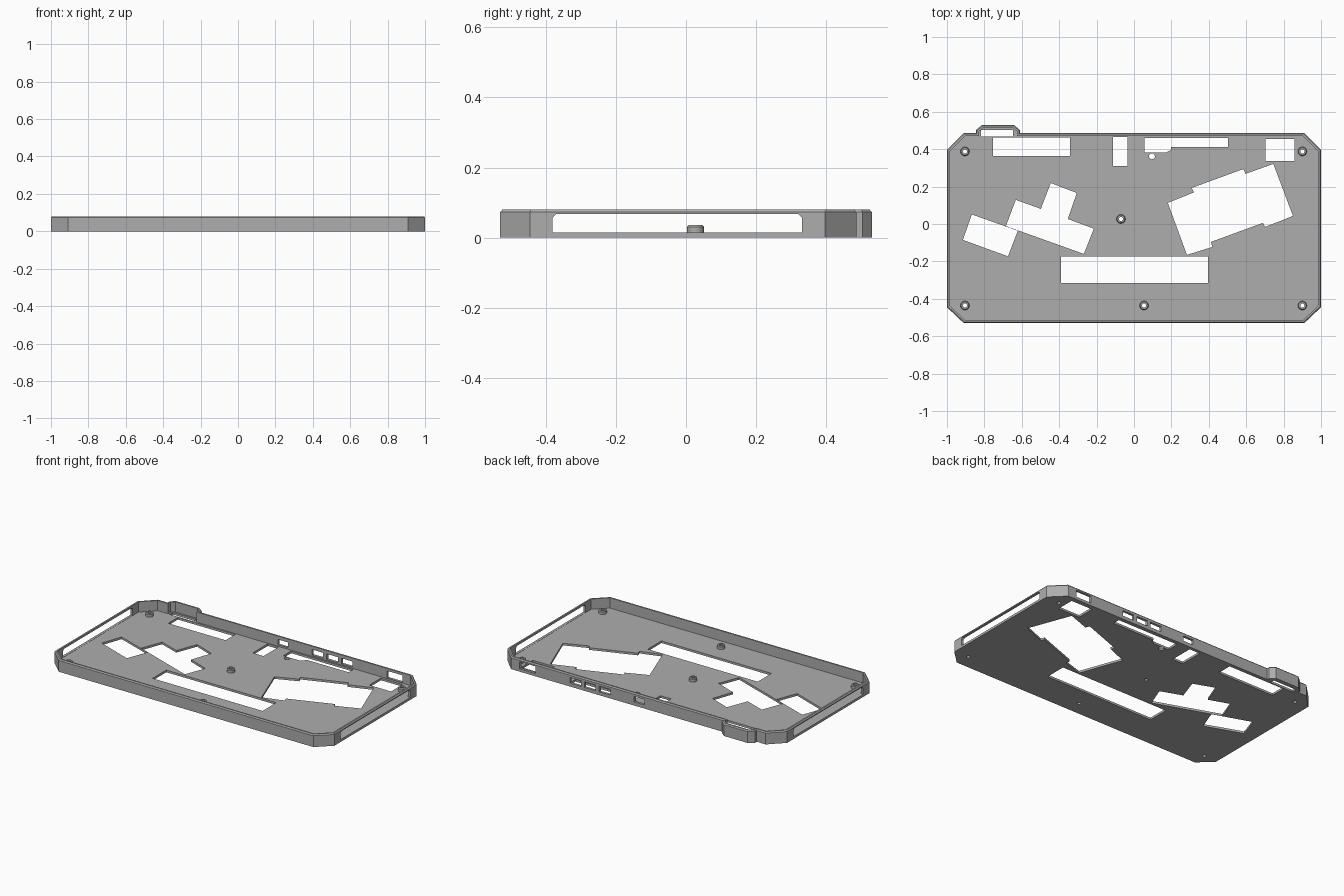
import bpy
import bmesh
import math
from mathutils import Vector

cube = bpy.data.objects.get("Cube")
if cube:
    bpy.data.objects.remove(cube, do_unlink=True)

HEIGHT, FLOOR, WALL = 0.08, 0.014, 0.016

grey = bpy.data.materials.new("plain grey")
grey.use_nodes = True
grey.diffuse_color = (0.42, 0.42, 0.42, 1)
grey.node_tree.nodes["Principled BSDF"].inputs["Base Color"].default_value = grey.diffuse_color


def inset(points, dist):
    """Mitred inward offset of a counter-clockwise outline."""
    result = []
    for i, p in enumerate(points):
        p = Vector(p)
        d1 = (p - Vector(points[i - 1])).normalized()
        d2 = (Vector(points[(i + 1) % len(points)]) - p).normalized()
        n1, n2 = Vector((-d1.y, d1.x)), Vector((-d2.y, d2.x))
        result.append(p + (n1 + n2) * dist / (1 + n1.dot(n2)))
    return result


def loft(bm, rings):
    """Closed solid through equal-length rings, counter-clockwise about the loft direction."""
    loops = [[bm.verts.new(p) for p in ring] for ring in rings]
    bm.faces.new(loops[0][::-1])
    bm.faces.new(loops[-1])
    for low, high in zip(loops, loops[1:]):
        bridge(bm, low, high)


def bridge(bm, low, high):
    for i in range(len(low)):
        j = (i + 1) % len(low)
        bm.faces.new((low[i], low[j], high[j], high[i]))


def prism(bm, points, z0, z1):
    loft(bm, [[(p[0], p[1], z) for p in points] for z in (z0, z1)])


def rect(x0, x1, y0, y1):
    return [(x0, y0), (x1, y0), (x1, y1), (x0, y1)]


def circle(x, y, r, n=24):
    return [(x + r * math.cos(math.tau * i / n), y + r * math.sin(math.tau * i / n)) for i in range(n)]


def finish(bm, name):
    bm.normal_update()
    mesh = bpy.data.meshes.new(name)
    bm.to_mesh(mesh)
    bm.free()
    obj = bpy.data.objects.new(name, mesh)
    bpy.context.collection.objects.link(obj)
    mesh.materials.append(grey)
    return obj


def cut(target, bm):
    """Subtract the solids in bm from target, then drop the cutter."""
    cutter = finish(bm, "cutter")
    cutter.hide_render = True
    mod = target.modifiers.new("cut", "BOOLEAN")
    mod.operation, mod.solver, mod.object = "DIFFERENCE", "EXACT", cutter
    bpy.context.view_layer.objects.active = target
    bpy.ops.object.modifier_apply(modifier=mod.name)
    bpy.data.objects.remove(cutter, do_unlink=True)


# Tray body: clipped corners, a small bulge on the back edge, chamfered rim
outline = [(-0.91, -0.53), (0.91, -0.53), (1, -0.445), (1, 0.396), (0.91, 0.486),
           (-0.61, 0.486), (-0.61, 0.503), (-0.642, 0.53), (-0.812, 0.53),
           (-0.845, 0.503), (-0.845, 0.486), (-0.91, 0.486), (-1, 0.396), (-1, -0.445)]
bm = bmesh.new()
loft(bm, [[(p[0], p[1], z) for p in inset(outline, d)]
          for z, d in ((0, 0), (HEIGHT - 0.007, 0), (HEIGHT, 0.006))])
tray = finish(bm, "tray_body")

# Open interior
bm = bmesh.new()
prism(bm, inset(outline, WALL), FLOOR, HEIGHT + 0.1)
cut(tray, bm)

# Openings through the floor
openings = [
    rect(-0.39, 0.396, -0.315, -0.175),
    rect(-0.753, -0.343, 0.363, 0.462),
    rect(-0.817, -0.648, 0.469, 0.502),
    rect(-0.112, -0.035, 0.31, 0.465),
    rect(0.703, 0.858, 0.337, 0.455),
    circle(0.096, 0.362, 0.016),
    [(0.057, 0.381), (0.167, 0.381), (0.197, 0.395), (0.197, 0.412),
     (0.502, 0.412), (0.502, 0.46), (0.057, 0.46)],
    [(-0.867, 0.051), (-0.915, -0.085), (-0.674, -0.173), (-0.621, -0.036)],
    [(-0.632, 0.129), (-0.685, -0.011), (-0.268, -0.16), (-0.215, -0.025), (-0.354, 0.027),
     (-0.306, 0.166), (-0.445, 0.219), (-0.498, 0.081)],
    [(0.181, 0.113), (0.283, -0.165), (0.419, -0.123), (0.411, -0.096), (0.689, 0.006),
     (0.7, -0.016), (0.85, 0.043), (0.745, 0.321), (0.596, 0.268), (0.585, 0.294),
     (0.309, 0.193), (0.32, 0.169)],
]
bm = bmesh.new()
for points in openings:
    prism(bm, points, -0.05, FLOOR + 0.02)
cut(tray, bm)

# Screw holes under the posts
posts = [(x, y) for x in (-0.904, 0.9) for y in (-0.436, 0.388)] + [(-0.07, 0.027), (0.054, -0.436)]
bm = bmesh.new()
for x, y in posts:
    prism(bm, circle(x, y, 0.011), -0.05, FLOOR + 0.02)
cut(tray, bm)

# Long window through both side walls, top corners clipped
bm = bmesh.new()
window = [(-0.381, FLOOR + 0.001), (0.331, FLOOR + 0.001), (0.331, 0.056),
          (0.32, 0.067), (-0.37, 0.067), (-0.381, 0.056)]
for centre in (-1, 1):
    loft(bm, [[(centre + dx, y, z) for y, z in window] for dx in (-0.05, 0.05)])
cut(tray, bm)

# Port slots in the back wall
bm = bmesh.new()
for x0, x1, z0, z1 in ((-0.045, 0.03, 0.024, 0.058), (0.20, 0.28, 0.022, 0.058),
                       (0.305, 0.385, 0.022, 0.058), (0.41, 0.49, 0.022, 0.058),
                       (0.737, 0.848, 0.018, 0.064)):
    prism(bm, rect(x0, x1, 0.44, 0.52), z0, z1)
cut(tray, bm)

# Screw posts: hollow bosses with a small chamfer, turned from a profile
profile = [(0.011, FLOOR), (0.024, FLOOR), (0.024, 0.031), (0.02, 0.036), (0.011, 0.036)]
for i, (x, y) in enumerate(posts):
    bm = bmesh.new()
    rings = [[bm.verts.new((px, py, z)) for px, py in circle(x, y, r)] for r, z in profile]
    for low, high in zip(rings, rings[1:] + rings[:1]):
        bridge(bm, low, high)
    post = finish(bm, f"screw_post_{i + 1}")
    bpy.ops.object.select_all(action="DESELECT")
    post.select_set(True)
    bpy.context.view_layer.objects.active = post
    bpy.ops.object.shade_smooth_by_angle(angle=math.radians(30))
